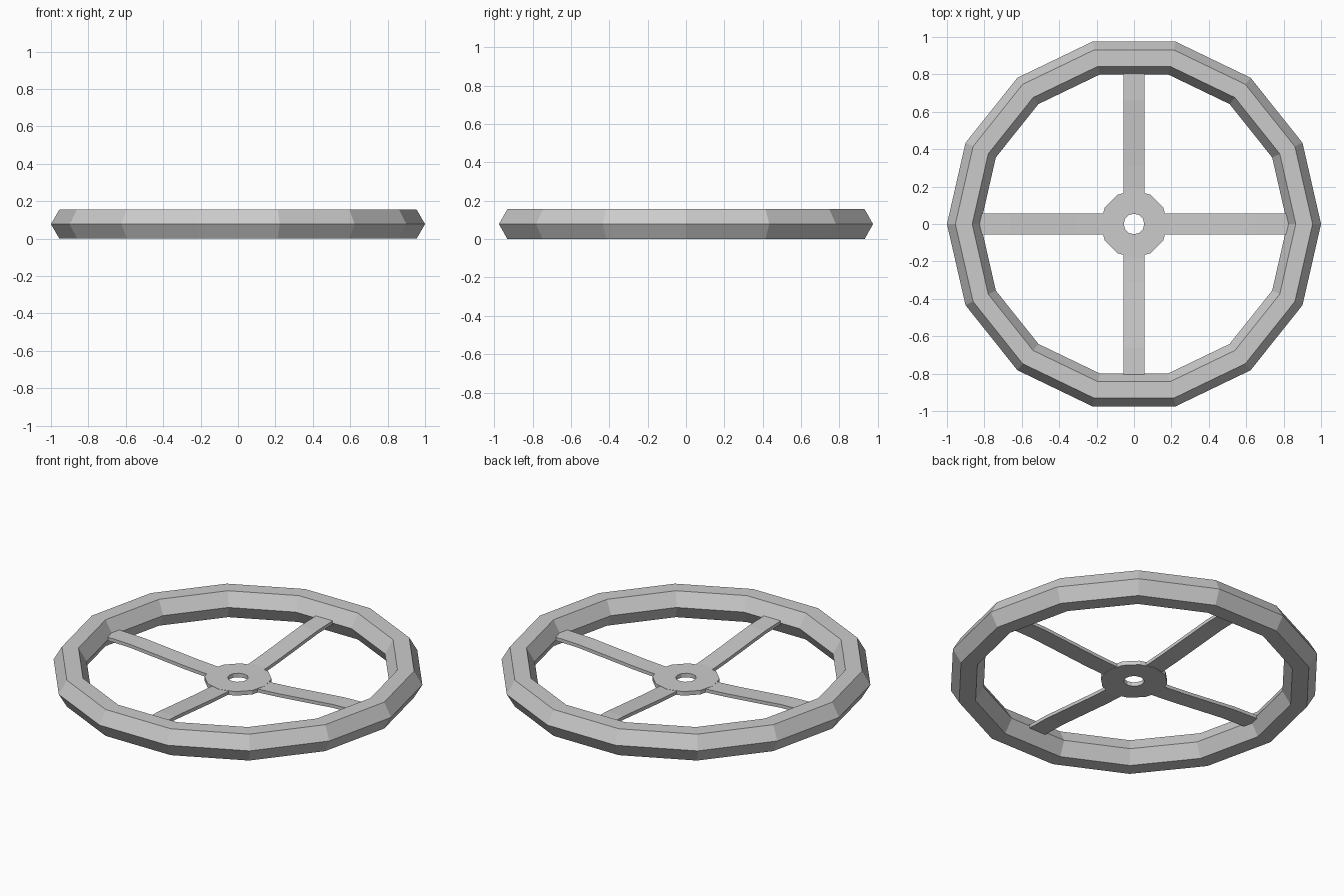
import bpy, bmesh
from math import cos, sin, pi

if "Cube" in bpy.data.objects:
    bpy.data.objects.remove(bpy.data.objects["Cube"])


def make(name, verts, faces):
    me = bpy.data.meshes.new(name)
    me.from_pydata(verts, [], faces)
    bm = bmesh.new()
    bm.from_mesh(me)
    bmesh.ops.recalc_face_normals(bm, faces=bm.faces)
    bm.to_mesh(me)
    bm.free()
    ob = bpy.data.objects.new(name, me)
    bpy.context.collection.objects.link(ob)
    return ob


def lathe(name, profile, sides):
    """Sweep a closed (radius, z) profile around the z axis."""
    n = len(profile)
    verts = [(r * cos(2 * pi * i / sides), r * sin(2 * pi * i / sides), z)
             for i in range(sides) for r, z in profile]
    faces = [(i * n + j, i * n + (j + 1) % n,
              (i + 1) % sides * n + (j + 1) % n, (i + 1) % sides * n + j)
             for i in range(sides) for j in range(n)]
    return make(name, verts, faces)


# Rim: 14-sided ring with a hexagonal section
R, r = 0.91, 0.09
zc = r * sin(pi / 3)
lathe("rim", [(R + r * cos(k * pi / 3), zc + r * sin(k * pi / 3)) for k in range(6)], 14)

# Hub: flat 12-sided washer with a centre hole
lathe("hub", [(0.055, 0.022), (0.18, 0.022), (0.18, 0.046), (0.055, 0.046)], 12)

# Spokes: bent flat bars rising from hub to rim
path = [(0.12, 0.044), (0.19, 0.045), (0.31, 0.053), (0.66, 0.084), (0.84, 0.089)]
half, thick = 0.055, 0.02
for k in range(4):
    verts = []
    for d, z in path:
        verts += [(d, -half, z), (d, half, z), (d, half, z - thick), (d, -half, z - thick)]
    faces = [(4 * i + j, 4 * i + (j + 1) % 4, 4 * i + 4 + (j + 1) % 4, 4 * i + 4 + j)
             for i in range(len(path) - 1) for j in range(4)]
    e = 4 * (len(path) - 1)
    faces += [(0, 1, 2, 3), (e, e + 1, e + 2, e + 3)]
    make(f"spoke_{k + 1}", verts, faces).rotation_euler.z = k * pi / 2
